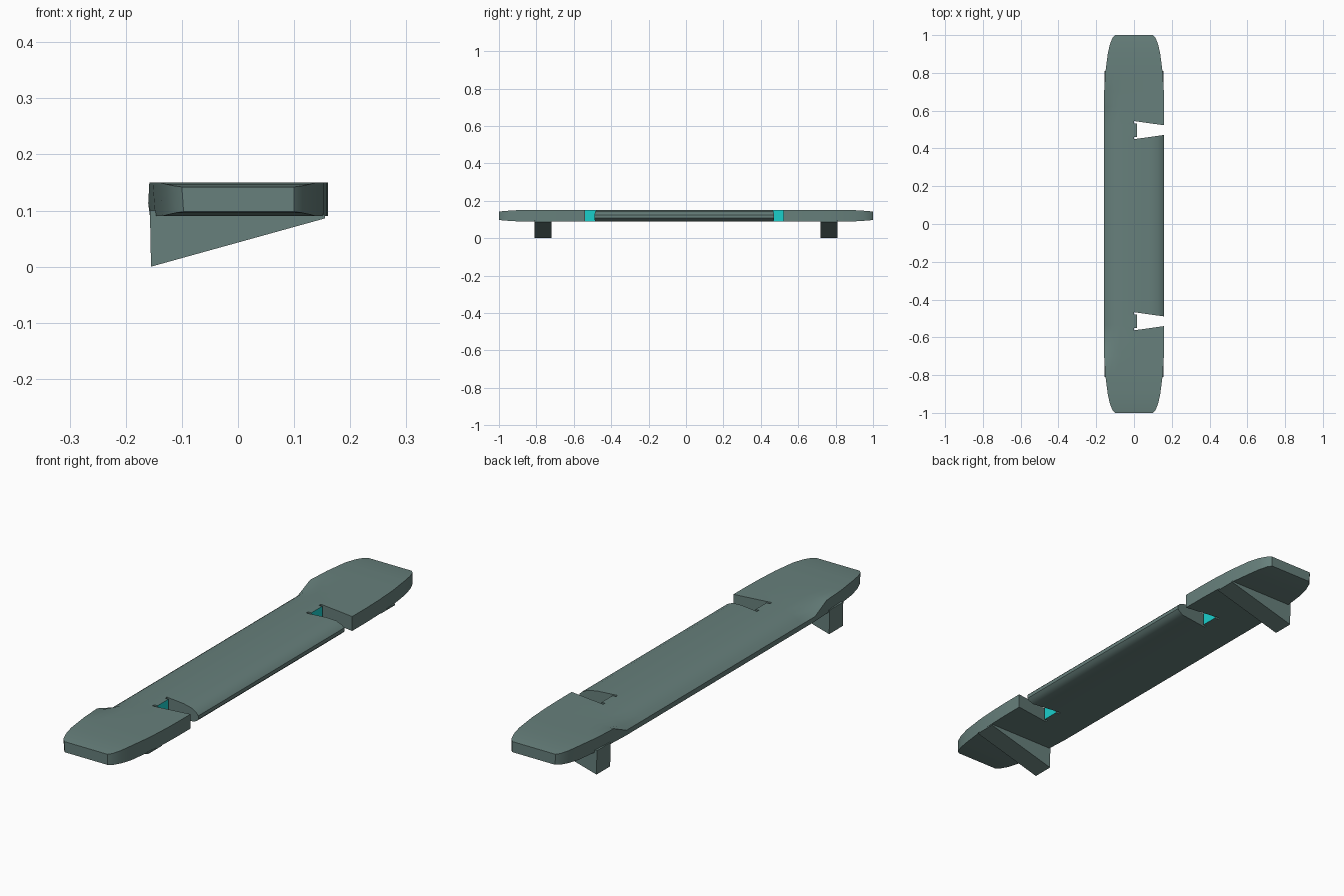
import bpy
import bmesh
import math

cube = bpy.data.objects.get("Cube")
if cube:
    bpy.data.objects.remove(cube, do_unlink=True)


def make_material(name, colour):
    mat = bpy.data.materials.new(name)
    mat.use_nodes = True
    mat.diffuse_color = colour
    mat.node_tree.nodes["Principled BSDF"].inputs["Base Color"].default_value = colour
    return mat


body_mat = make_material("grey teal", (0.135, 0.215, 0.2, 1))
glow_mat = make_material("bright cyan", (0.01, 0.62, 0.6, 1))


def loft(name, rings):
    """Skin a row of matching closed rings and cap both ends."""
    bm = bmesh.new()
    rows = [[bm.verts.new(p) for p in ring] for ring in rings]
    for a, b in zip(rows, rows[1:]):
        for i in range(len(a)):
            j = (i + 1) % len(a)
            bm.faces.new((a[i], a[j], b[j], b[i]))
    bm.faces.new(rows[0])
    bm.faces.new(rows[-1][::-1])
    bmesh.ops.recalc_face_normals(bm, faces=bm.faces)
    mesh = bpy.data.meshes.new(name)
    bm.to_mesh(mesh)
    bm.free()
    obj = bpy.data.objects.new(name, mesh)
    bpy.context.collection.objects.link(obj)
    mesh.materials.append(body_mat)
    return obj


def activate(obj):
    bpy.ops.object.select_all(action='DESELECT')
    obj.select_set(True)
    bpy.context.view_layer.objects.active = obj


# Cross-sections: thin-edged middle, and square-edged ends of unit half width
LOW, HIGH = 0.09, 0.15
MID_LEFT = [(-.157, LOW), (-.16, .113), (-.14, .128), (-.11, .142), (-.07, HIGH)]
MID_RIGHT = [(.085, HIGH), (.125, .145), (.15, .133), (.16, .123),
             (.16, .108), (.15, .098), (.13, LOW)]
END_LEFT = [(-.97, 0), (-1, 1), (-.87, 1), (-.68, 1), (-.43, 1)]
END_RIGHT = [(.53, 1), (.78, 1), (.94, 1), (1, 1), (1, 0), (.94, 0), (.8, 0)]


def end_points(points, half_width, inset):
    return [(x * half_width, LOW + inset + z * (HIGH - LOW - 2 * inset)) for x, z in points]


def section(y, half_width=0.16, inset=0, mid_left=False, mid_right=False):
    left = MID_LEFT if mid_left else end_points(END_LEFT, half_width, inset)
    right = MID_RIGHT if mid_right else end_points(END_RIGHT, half_width, inset)
    return [(x, y, z) for x, z in left + right]


# Plank: tapered tips, raised ends and a thinner middle
TIPS = [(1, .10, .008), (.985, .114, .006), (.95, .128, .003),
        (.9, .139, 0), (.8, .152, 0), (.7, .158, 0)]
NOTCHES = (-0.515, 0.497)
rings = [section(-y, w, s) for y, w, s in TIPS]
rings.append(section(-.62, mid_left=True))
rings.append(section(NOTCHES[0] - .02, mid_left=True))
rings.append(section(NOTCHES[0] + .02, mid_left=True, mid_right=True))
rings.append(section(NOTCHES[1] - .02, mid_left=True, mid_right=True))
rings.append(section(NOTCHES[1] + .02, mid_left=True))
rings.append(section(.62, mid_left=True))
rings += [section(y, w, s) for y, w, s in reversed(TIPS)]
plank = loft("plank", rings)

# Flared notches, each leaving a small tab at its inner end
TAB_X = 0.015
HALF_NOTCH = [(.2, .02), (0, .048), (0, .036), (TAB_X, .036)]
outline = HALF_NOTCH + [(x, -y) for x, y in reversed(HALF_NOTCH)]
for centre in NOTCHES:
    cutter = loft("notch_cutter", [[(x, centre + y, z) for x, y in outline] for z in (0, .3)])
    cutter.hide_render = True
    activate(plank)
    cut = plank.modifiers.new("notch", 'BOOLEAN')
    cut.operation = 'DIFFERENCE'
    cut.solver = 'EXACT'
    cut.object = cutter
    bpy.ops.object.modifier_apply(modifier=cut.name)
    bpy.data.objects.remove(cutter, do_unlink=True)

# Bright faces on the tabs
plank.data.materials.clear()
plank.data.materials.append(body_mat)
plank.data.materials.append(glow_mat)
for face in plank.data.polygons:
    on_tab = abs(face.center.x - TAB_X) < 0.002 and abs(face.normal.x) > 0.9
    face.material_index = 1 if on_tab else 0
activate(plank)
bpy.ops.object.shade_smooth_by_angle(angle=math.radians(28))

# Wedge feet under both ends
WEDGE = [(-.157, .1), (-.155, 0), (.155, .086), (.155, .091), (.14, .1)]
for name, y in (("front_foot", -.765), ("back_foot", .765)):
    loft(name, [[(x, y + d, z) for x, z in WEDGE] for d in (-.045, .045)])
